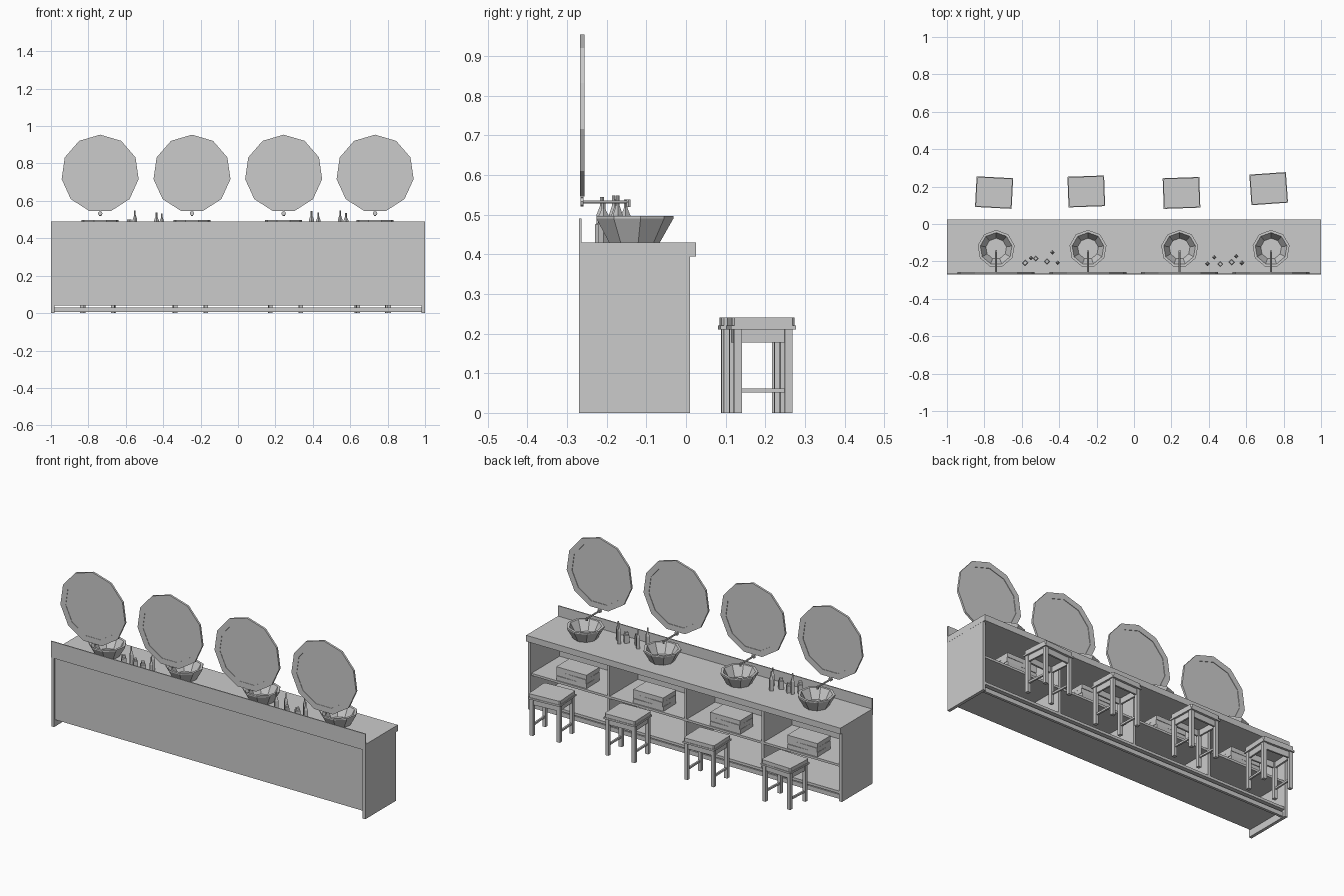
import bpy, bmesh, math
from mathutils import Matrix, Vector


def finish(name, bm, loc=(0, 0, 0), rot=0):
    bmesh.ops.recalc_face_normals(bm, faces=bm.faces)
    me = bpy.data.meshes.new(name)
    bm.to_mesh(me)
    bm.free()
    ob = bpy.data.objects.new(name, me)
    bpy.context.collection.objects.link(ob)
    ob.location = loc
    ob.rotation_euler.z = rot
    return ob


def add_box(bm, x0, x1, y0, y1, z0, z1):
    m = Matrix.Translation(((x0 + x1) / 2, (y0 + y1) / 2, (z0 + z1) / 2))
    m = m @ Matrix.Diagonal((x1 - x0, y1 - y0, z1 - z0, 1))
    bmesh.ops.create_cube(bm, size=1, matrix=m)


def box(name, *dims, loc=(0, 0, 0), rot=0):
    bm = bmesh.new()
    add_box(bm, *dims)
    return finish(name, bm, loc, rot)


def lathe(name, profile, sides, loc, start=0.0, axis='Z', closed=False):
    """Flat-sided revolve of (radius, height) points, ends capped unless closed."""
    bm = bmesh.new()
    rings = []
    for r, h in profile:
        ring = []
        for i in range(sides):
            a = start + 2 * math.pi * i / sides
            c, s = r * math.cos(a), r * math.sin(a)
            ring.append(bm.verts.new((c, s, h) if axis == 'Z' else (c, h, s)))
        rings.append(ring)
    pairs = list(zip(rings, rings[1:]))
    if closed:
        pairs.append((rings[-1], rings[0]))
    for a, b in pairs:
        for i in range(sides):
            j = (i + 1) % sides
            bm.faces.new((a[i], a[j], b[j], b[i]))
    if not closed:
        bm.faces.new(rings[0])
        bm.faces.new(rings[-1])
    return finish(name, bm, loc)


# Counter carcass
box("countertop", -1, 1, -0.27, 0.025, 0.395, 0.43)
box("backsplash", -1, 1, -0.27, -0.264, 0.43, 0.49)
for s in (-1, 1):
    box("side_panel", *sorted((s * 0.982, s * 0.9995)), -0.27, 0.01, 0, 0.395)
box("back_panel", -0.982, 0.982, -0.262, -0.254, 0.04, 0.395)
box("bottom_shelf", -0.982, 0.982, -0.254, 0.005, 0.04, 0.055)
box("middle_shelf", -0.982, 0.982, -0.254, 0.003, 0.195, 0.208)
box("toe_kick", -0.982, 0.982, -0.02, -0.005, 0.005, 0.03)
for x in (-0.491, 0, 0.491):
    box("divider_upper", x - 0.007, x + 0.007, -0.254, 0.004, 0.208, 0.395)
    box("divider_lower", x - 0.007, x + 0.007, -0.254, 0.004, 0.055, 0.195)

# Wash stations: basin, tap, mirror and folded towels
for x in (-0.737, -0.246, 0.244, 0.733):
    lathe("basin", [(0.066, 0.43), (0.1, 0.49), (0.1, 0.497), (0.086, 0.497),
                    (0.056, 0.44)], 9, (x, -0.132, 0), math.pi / 2)

    lathe("tap_flange", [(0.012, 0), (0.012, 0.007)], 8, (x, -0.266, 0.533), 0, 'Y')
    lathe("tap_pipe", [(0.005, 0), (0.005, 0.115)], 6, (x, -0.26, 0.532), 0, 'Y')
    lathe("tap_spout", [(0.006, 0), (0.006, 0.018)], 6, (x, -0.145, 0.52))

    R, r = 0.208, 0.174
    lathe("mirror_frame", [(R, 0), (R, 0.012), (r, 0.012), (r, 0)], 11,
          (x, -0.268, 0.746), math.pi / 2, 'Y', closed=True)
    lathe("mirror_glass", [(r, 0.002), (r, 0.009)], 11,
          (x, -0.268, 0.746), math.pi / 2, 'Y')

    for k, turn in enumerate((0.02, -0.02, 0.01)):
        z = 0.208 + k * 0.026
        box("folded_towel", -0.095, 0.095, -0.06, 0.06, z, z + 0.025,
            loc=(x, -0.064, 0), rot=turn)

# Toiletry bottles between the basins: x, y, height, radius
bottles = [(-0.582, -0.208, 0.07, 0.018), (-0.551, -0.182, 0.118, 0.012),
           (-0.525, -0.184, 0.055, 0.016), (-0.465, -0.2, 0.06, 0.018),
           (-0.436, -0.152, 0.108, 0.013), (-0.407, -0.207, 0.102, 0.012),
           (0.393, -0.212, 0.115, 0.014), (0.43, -0.178, 0.108, 0.012),
           (0.462, -0.214, 0.06, 0.016), (0.522, -0.204, 0.06, 0.018),
           (0.546, -0.172, 0.118, 0.012), (0.577, -0.208, 0.105, 0.014)]
for x, y, h, r in bottles:
    if h > 0.08:
        prof = [(r, 0), (r, h * 0.6), (r * 0.35, h * 0.8), (r * 0.35, h)]
    else:
        prof = [(r, 0), (r, h * 0.75), (r * 0.7, h * 0.8), (r * 0.7, h)]
    lathe("bottle", prof, 4, (x, y, 0.43))

# Stools, each turned slightly
for x, y, deg in ((-0.748, 0.168, -3), (-0.255, 0.174, 2),
                  (0.254, 0.166, 2), (0.72, 0.189, 4)):
    put = dict(loc=(x, y, 0), rot=math.radians(deg))
    box("seat_board", -0.098, 0.098, -0.082, 0.082, 0.21, 0.22, **put)
    bm = bmesh.new()
    add_box(bm, -0.095, 0.095, -0.079, 0.079, 0.22, 0.241)
    upright = [e for e in bm.edges if abs((e.verts[0].co - e.verts[1].co).z) > 0.01]
    bmesh.ops.bevel(bm, geom=upright, offset=0.006, segments=1, affect='EDGES')
    finish("seat", bm, **put)
    for sx in (-1, 1):
        for sy in (-1, 1):
            box("stool_leg", sx * 0.082 - 0.01, sx * 0.082 + 0.01,
                sy * 0.064 - 0.01, sy * 0.064 + 0.01, 0, 0.21, **put)
        box("side_apron", sx * 0.082 - 0.005, sx * 0.082 + 0.005,
            -0.055, 0.055, 0.177, 0.21, **put)
        box("side_stretcher", sx * 0.082 - 0.005, sx * 0.082 + 0.005,
            -0.055, 0.055, 0.051, 0.062, **put)
        box("long_apron", -0.073, 0.073, sx * 0.064 - 0.005, sx * 0.064 + 0.005,
            0.177, 0.21, **put)
